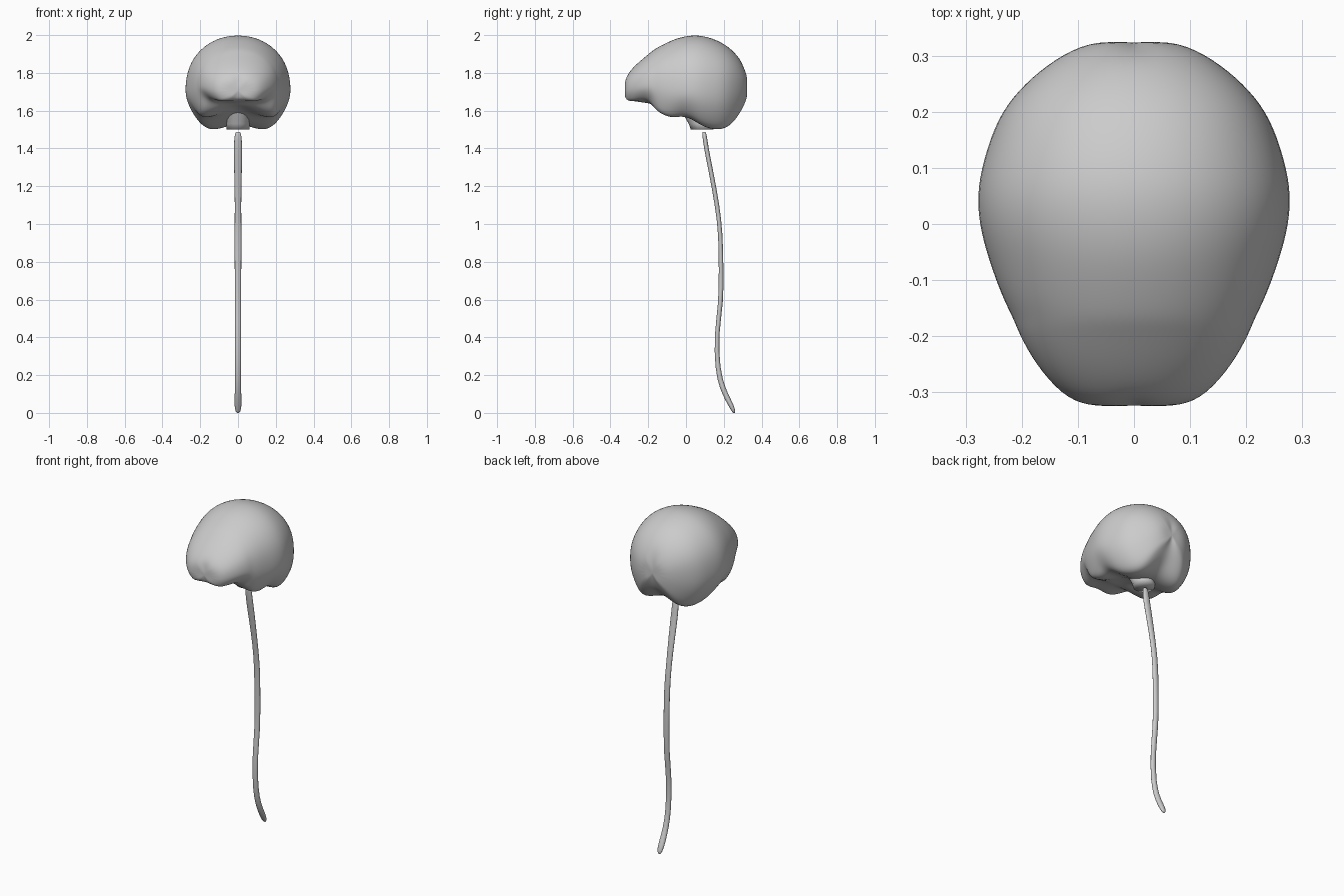
import bpy, bmesh, math


def loft(name, rings, levels):
    """Bridge equal rings of points, cap both ends and smooth."""
    bm = bmesh.new()
    loops = [[bm.verts.new(p) for p in ring] for ring in rings]
    n = len(loops[0])
    for a, b in zip(loops, loops[1:]):
        for i in range(n):
            j = (i + 1) % n
            bm.faces.new((a[i], a[j], b[j], b[i]))
    for ring in (loops[0], loops[-1]):
        c = [sum(v.co[k] for v in ring) / n for k in range(3)]
        mid = bm.verts.new(c)
        for i in range(n):
            bm.faces.new((ring[i], ring[(i + 1) % n], mid))
    bmesh.ops.recalc_face_normals(bm, faces=bm.faces)
    mesh = bpy.data.meshes.new(name)
    bm.to_mesh(mesh)
    bm.free()
    mesh.shade_smooth()
    ob = bpy.data.objects.new(name, mesh)
    bpy.context.collection.objects.link(ob)
    if levels:
        mod = ob.modifiers.new("smooth", 'SUBSURF')
        mod.levels = mod.render_levels = levels
    return ob


# Brain stations: y, half width, z of widest point, top, lobe bottom, middle bottom, lobe x
stations = [
    (-.325, .085, 1.71, 1.765, 1.670, 1.675, .05),
    (-.305, .130, 1.72, 1.805, 1.645, 1.655, .09),
    (-.250, .178, 1.735, 1.86, 1.655, 1.645, .12),
    (-.195, .208, 1.74, 1.905, 1.655, 1.635, .14),
    (-.170, .217, 1.735, 1.927, 1.610, 1.635, .17),
    (-.130, .238, 1.73, 1.950, 1.570, 1.640, .185),
    (-.070, .260, 1.72, 1.980, 1.550, 1.630, .18),
    (-.020, .275, 1.72, 1.996, 1.565, 1.600, .18),
    (.030, .283, 1.72, 2.004, 1.555, 1.560, .19),
    (.080, .280, 1.72, 2.003, 1.515, 1.540, .18),
    (.140, .264, 1.72, 1.988, 1.492, 1.530, .16),
    (.200, .240, 1.72, 1.960, 1.492, 1.540, .14),
    (.250, .198, 1.73, 1.920, 1.525, 1.580, .12),
    (.295, .142, 1.73, 1.865, 1.595, 1.630, .10),
    (.325, .080, 1.73, 1.795, 1.665, 1.690, .05),
]


def brain_ring(y, w, zw, top, zl, zc, lx):
    h, d = top - zw, zw - zl
    half = [(.38 * w, zw + .94 * h), (.72 * w, zw + .73 * h), (.94 * w, zw + .4 * h),
            (w, zw), (.97 * w, zw - .4 * d), (.45 * w + .55 * lx, zl + .2 * d),
            (lx, zl), (.5 * lx, .6 * zl + .4 * zc)]
    pts = [(0, top)] + half + [(0, zc)] + [(-x, z) for x, z in reversed(half)]
    # the midline is notched slightly at both ends between the hemispheres
    notch = .012 if abs(y) > .31 else 0
    return [(x, y - math.copysign(notch, y) * (abs(x) < .01), z) for x, z in pts]


loft("brain", [brain_ring(*s) for s in stations], 2)


def tube(name, path, sides, levels):
    """Loft of horizontal ellipses: y, z, x radius, y radius."""
    ring = [2 * math.pi * i / sides for i in range(sides)]
    return loft(name, [[(rx * math.cos(a), y + ry * math.sin(a), z) for a in ring]
                       for y, z, rx, ry in path], levels)


# Brain stem, cut flat at the bottom
tube("brain_stem", [(.03, 1.66, .08, .07), (.05, 1.58, .065, .065),
                    (.08, 1.53, .06, .065), (.085, 1.50, .06, .06)], 16, 0)

# Spinal cord
tube("spinal_cord", [
    (.096, 1.488, .019, .013), (.105, 1.41, .024, .013), (.138, 1.25, .021, .013),
    (.165, 1.10, .017, .013), (.184, .95, .020, .012), (.186, .75, .018, .013),
    (.186, .58, .018, .014), (.160, .42, .017, .012), (.166, .23, .017, .014),
    (.193, .13, .017, .016), (.225, .065, .020, .017), (.247, .022, .019, .014),
    (.254, 0, .010, .007)], 10, 1)
